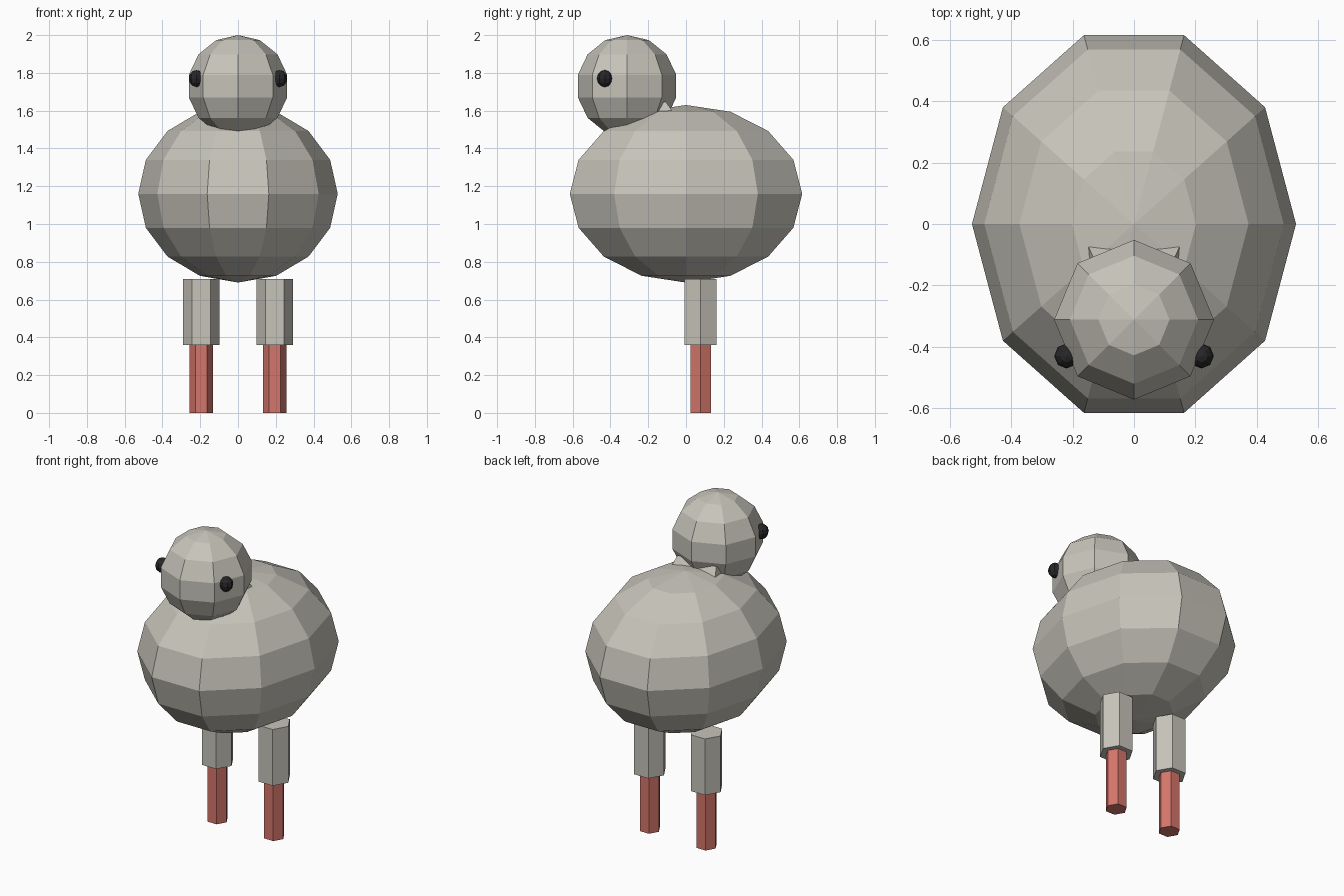
import bpy, bmesh, math
from mathutils import Matrix, Vector

if "Cube" in bpy.data.objects:
    bpy.data.objects.remove(bpy.data.objects["Cube"])


def material(name, rgb):
    m = bpy.data.materials.new(name)
    m.diffuse_color = (*rgb, 1)
    m.use_nodes = True
    m.node_tree.nodes["Principled BSDF"].inputs["Base Color"].default_value = m.diffuse_color
    return m


GREY = material("warm_grey", (0.57, 0.55, 0.49))
RED = material("coral_red", (0.66, 0.18, 0.145))
BLACK = material("black", (0.02, 0.02, 0.022))


def finish(name, bm, mat, matrix):
    bm.transform(matrix)
    bmesh.ops.recalc_face_normals(bm, faces=bm.faces)
    me = bpy.data.meshes.new(name)
    bm.to_mesh(me)
    bm.free()
    me.materials.append(mat)
    ob = bpy.data.objects.new(name, me)
    bpy.context.collection.objects.link(ob)
    return ob


def ellipsoid(name, centre, radii, segments, rings, mat):
    bm = bmesh.new()
    bmesh.ops.create_uvsphere(bm, u_segments=segments, v_segments=rings, radius=1)
    # quarter turn puts a corner on each side
    matrix = (Matrix.Translation(centre) @ Matrix.Diagonal((*radii, 1))
              @ Matrix.Rotation(math.pi / 2, 4, 'Z'))
    return finish(name, bm, mat, matrix)


def prism(name, centre, r_bottom, r_top, height, sides, mat, turn=math.pi / 2, tilt=0):
    bm = bmesh.new()
    bmesh.ops.create_cone(bm, cap_ends=True, segments=sides,
                          radius1=r_bottom, radius2=r_top, depth=height)
    matrix = (Matrix.Translation(centre) @ Matrix.Rotation(tilt, 4, 'X')
              @ Matrix.Rotation(turn, 4, 'Z'))
    return finish(name, bm, mat, matrix)


# Body and head
ellipsoid("body", (0, 0, 1.16), (0.528, 0.647, 0.47), 10, 8, GREY)
ellipsoid("head", (0, -0.312, 1.73), (0.267, 0.267, 0.27), 8, 7, GREY)

# Square tapered neck leaning forward, mostly hidden
tilt = math.radians(20)
axis = Vector((0, -math.sin(tilt), math.cos(tilt)))
neck_top = Vector((0, -0.233, 1.603))
prism("neck", neck_top - axis * 0.125, 0.2 * math.sqrt(2), 0.133 * math.sqrt(2),
      0.25, 4, GREY, turn=math.pi / 4, tilt=tilt)

# Paired eyes and legs
for side, sx in (("left", 1), ("right", -1)):
    ellipsoid(side + "_eye", (sx * 0.22, -0.43, 1.77), (0.04, 0.041, 0.045), 8, 6, BLACK)
    prism(side + "_upper_leg", (sx * 0.195, 0.077, 0.535), 0.097, 0.097, 0.35, 6, GREY)
    prism(side + "_lower_leg", (sx * 0.195, 0.077, 0.18), 0.0625, 0.0625, 0.36, 6, RED)
